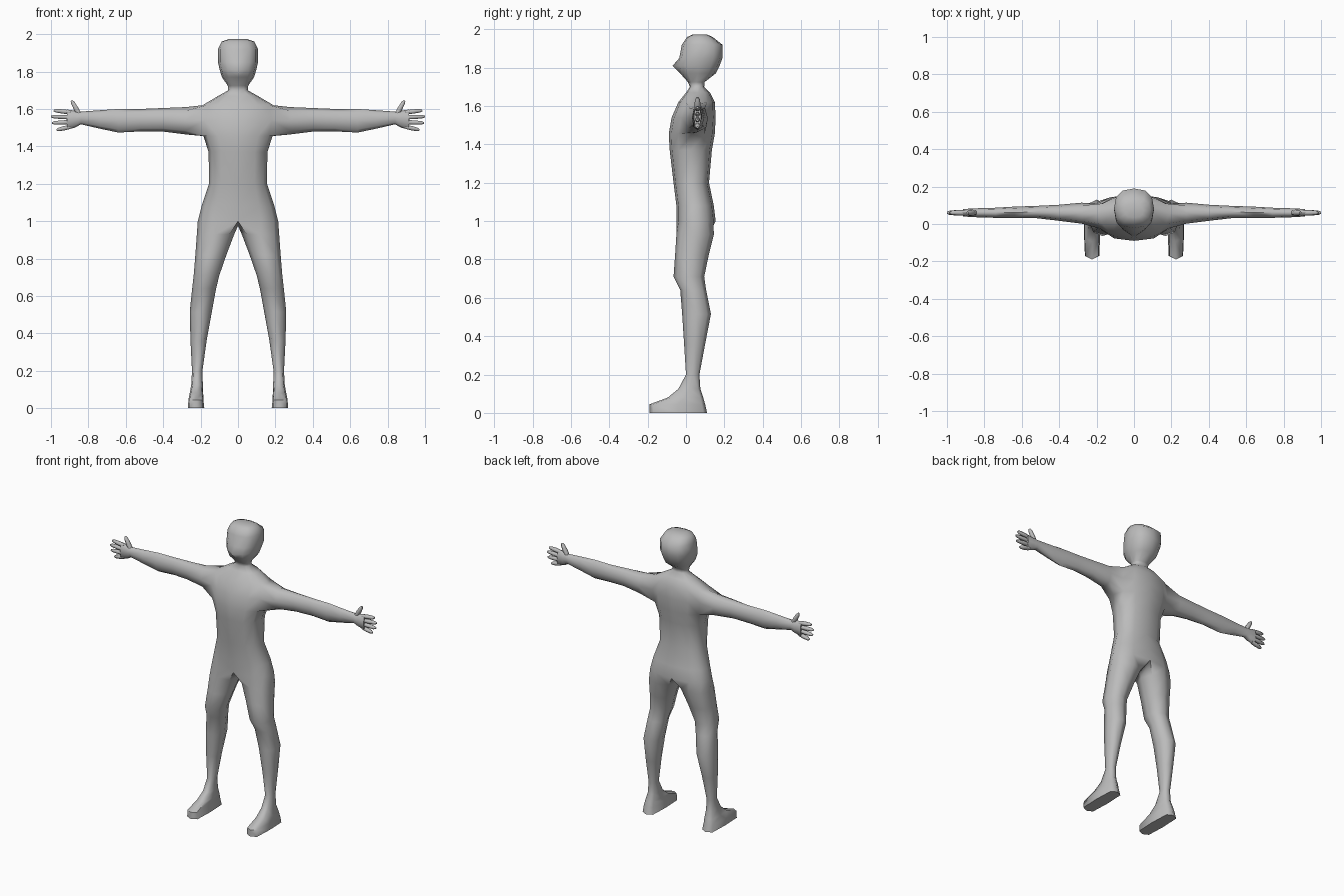
import bpy
import bmesh
from math import cos, sin, radians, copysign
from mathutils import Vector

if "Cube" in bpy.data.objects:
    bpy.data.objects.remove(bpy.data.objects["Cube"], do_unlink=True)

grey = bpy.data.materials.new("plain grey")
grey.use_nodes = True
grey.diffuse_color = (0.5, 0.5, 0.5, 1)
grey.node_tree.nodes["Principled BSDF"].inputs["Base Color"].default_value = (0.5, 0.5, 0.5, 1)


def power(v, p):
    return copysign(abs(v) ** p, v) if abs(v) > 1e-6 else 0.0


def oval(deg, p=1.0):
    a = radians(deg)
    return power(cos(a), p), power(sin(a), p)


def bridge(bm, a, b, closed=True):
    n = len(a)
    for i in range(n if closed else n - 1):
        j = (i + 1) % n
        bm.faces.new((a[i], a[j], b[j], b[i]))


def grow(bm, ring, rings):
    """Extend an open edge ring through a list of point rings and cap the end."""
    for points in rings:
        new = [bm.verts.new(p) for p in points]
        bridge(bm, ring, new)
        ring = new
    bm.faces.new(ring)


def finish(bm, name):
    """Turn one half into a mirrored, smooth object."""
    bmesh.ops.recalc_face_normals(bm, faces=bm.faces)
    mesh = bpy.data.meshes.new(name)
    bm.to_mesh(mesh)
    bm.free()
    mesh.materials.append(grey)
    obj = bpy.data.objects.new(name, mesh)
    bpy.context.collection.objects.link(obj)
    bpy.ops.object.select_all(action='DESELECT')
    obj.select_set(True)
    bpy.context.view_layer.objects.active = obj
    bpy.ops.object.shade_smooth_by_angle(angle=radians(65))
    mirror = obj.modifiers.new("mirror", 'MIRROR')
    mirror.use_clip = True
    mirror.merge_threshold = 0.001


# Torso, neck and head: height, half width, front y, back y, nose length
rows = [
    (1.00, .215, -.05, .155, 0), (1.08, .195, -.05, .145, 0),
    (1.20, .155, -.065, .12, 0), (1.37, .157, -.085, .135, 0),
    (1.455, .185, -.09, .15, 0), (1.54, .20, -.075, .155, 0),
    (1.62, .19, -.04, .15, 0), (1.67, .105, .0, .125, 0),
    (1.70, .052, .02, .095, 0), (1.725, .055, .01, .097, 0),
    (1.77, .086, -.03, .155, 0), (1.81, .098, -.045, .175, .025),
    (1.85, .107, -.035, .19, 0), (1.92, .107, -.022, .19, 0),
    (1.96, .088, .005, .14, 0), (1.973, .05, .035, .11, 0),
]
# Arm: x, centre y, centre z, half depth, half height
arm = [
    (.28, .058, 1.537, .056, .073), (.40, .06, 1.542, .043, .063),
    (.52, .064, 1.54, .033, .06), (.64, .062, 1.537, .031, .063),
    (.74, .06, 1.544, .027, .049), (.84, .06, 1.552, .024, .034),
    (.87, .06, 1.546, .023, .045), (.915, .06, 1.543, .019, .054),
]
# Leg and foot: height, inner x, outer x, front y, back y, roundness
leg = [
    (.93, .02, .22, -.05, .145, .85), (.82, .062, .228, -.057, .118, .9),
    (.71, .1, .237, -.065, .095, .9), (.64, .117, .245, -.03, .105, .9),
    (.515, .14, .258, -.02, .13, .9), (.36, .168, .254, -.01, .1, .9),
    (.2, .19, .246, 0, .07, .9), (.125, .188, .25, -.04, .075, .7),
    (.08, .186, .258, -.095, .09, .5), (.045, .185, .265, -.19, .1, .4),
    (0, .18, .268, -.19, .11, .4),
]

bm = bmesh.new()
grid = []
for z, w, front, back, nose in rows:
    mid, depth = (front + back) / 2, (back - front) / 2
    line = []
    for i in range(7):
        c, s = oval(-90 + 30 * i, .8)
        y = mid + depth * s - (nose if i == 0 else 0)
        line.append(bm.verts.new((w * c, y, z)))
    grid.append(line)

# Skin the torso, leaving an opening at the shoulder
for r in range(len(grid) - 1):
    if r in (4, 5):
        bridge(bm, grid[r][:3], grid[r + 1][:3], False)
        bridge(bm, grid[r][4:], grid[r + 1][4:], False)
    else:
        bridge(bm, grid[r], grid[r + 1], False)
bm.faces.new(grid[-1])

# Arm grown from the shoulder opening
hole = grid[4][2:5] + [grid[5][4]] + grid[6][4:1:-1] + [grid[5][2]]
arm_rings = []
for x, cy, cz, ry, rz in arm:
    ovals = [oval(225 + 45 * k, .9) for k in range(8)]
    arm_rings.append([(x, cy + ry * c, cz + rz * s) for c, s in ovals])
grow(bm, hole, arm_rings)

# Leg grown from the half hip ring closed by a crotch point
crotch = bm.verts.new((0, .05, .975))
leg_rings = []
for z, inner, outer, front, back, p in leg:
    cx, rx = (inner + outer) / 2, (outer - inner) / 2
    cy, ry = (front + back) / 2, (back - front) / 2
    ovals = [oval(-135 + 45 * k, p) for k in range(8)]
    leg_rings.append([(cx + rx * c, cy + ry * s, z) for c, s in ovals])
grow(bm, grid[0] + [crotch], leg_rings)
finish(bm, "body")


def digit(bm, start, end, radius):
    """A tapered finger with a blunt tip."""
    start, end = Vector(start), Vector(end)
    along = (end - start).normalized()
    side = Vector((0, 1, 0))
    up = along.cross(side)
    rings = []
    for t, k in ((0, .9), (.45, 1), (.85, .8), (1, .4)):
        centre = start.lerp(end, t)
        ring = []
        for i in range(6):
            c, s = oval(60 * i)
            ring.append(centre + (side * c * 1.1 + up * s) * radius * k)
        rings.append(ring)
    base = [bm.verts.new(p) for p in rings[0]]
    bm.faces.new(base[::-1])
    grow(bm, base, rings[1:])


# Fingers and thumbs
bm = bmesh.new()
for z, tip_x, tip_z in ((1.582, .985, 1.592), (1.555, 1.0, 1.56),
                        (1.53, .995, 1.525), (1.505, .97, 1.488)):
    digit(bm, (.895, .06, z), (tip_x, .06, tip_z), .0135)
digit(bm, (.845, .06, 1.565), (.89, .06, 1.645), .015)
finish(bm, "fingers")
